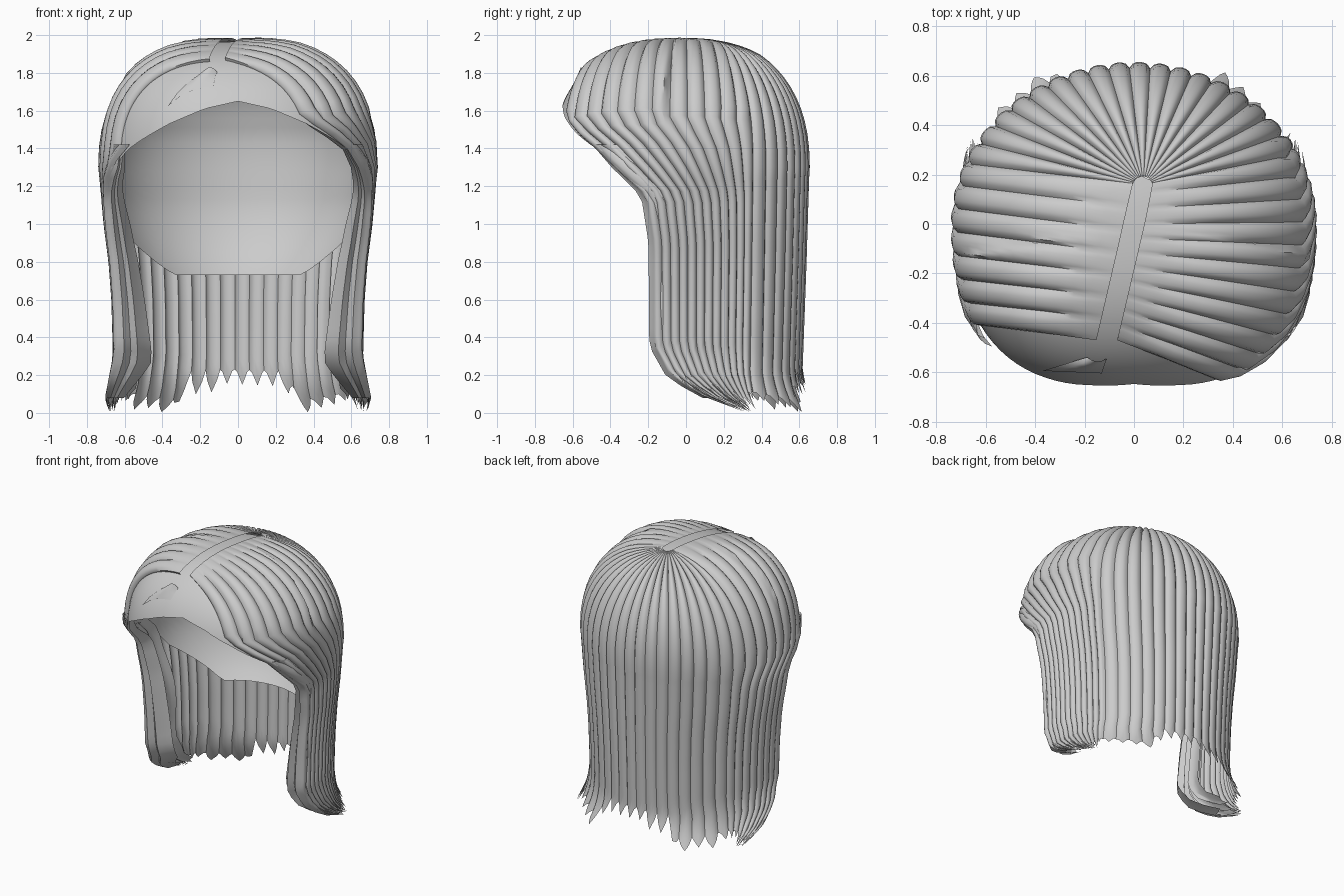
import bpy, math, random
from mathutils import Vector

if "Cube" in bpy.data.objects:
    bpy.data.objects.remove(bpy.data.objects["Cube"])

random.seed(4)
grey = bpy.data.materials.new("hair grey")
grey.diffuse_color = (0.6, 0.6, 0.6, 1)
grey.use_nodes = True
grey.node_tree.nodes["Principled BSDF"].inputs["Base Color"].default_value = grey.diffuse_color


def interp(x, pts):
    """Piecewise linear lookup, points sorted by first value."""
    if x <= pts[0][0]:
        return pts[0][1]
    for (a, fa), (b, fb) in zip(pts, pts[1:]):
        if x <= b:
            return fa + (fb - fa) * (x - a) / (b - a)
    return pts[-1][1]


def rim(d):
    """Widest outline of the head; d is degrees from the back, + towards x."""
    a = math.radians(d)
    sx, cy = math.sin(a), math.cos(a)
    ry, n = (0.64, 2.0) if cy > 0 else (0.72, 2.4)
    r = ((abs(sx) / 0.725) ** n + (abs(cy) / ry) ** n) ** (-1 / n)
    return Vector((r * sx, r * cy))


def dome_exp(d):
    return 2.3 if abs(d) < 100 else 2.55


def dome_z(p):
    d = math.degrees(math.atan2(p.x, p.y))
    rho = min(1, p.length / rim(d).length)
    n = dome_exp(d)
    return 1.3 + 0.685 * (1 - rho ** n) ** (1 / n)


def body(d, z):
    """Point on the smooth outer shape at a given direction and height."""
    p = rim(d)
    if z > 1.3:
        n = dome_exp(d)
        p = p * max(0, 1 - (min(z, 1.98) - 1.3) ** n / 0.685 ** n) ** (1 / n)
        return Vector((p.x, p.y, z))
    sx = interp(z, [(0, 1.03), (.12, .95), (.3, .90), (.6, .91), (.8, .93), (1, .965), (1.3, 1)])
    sy = interp(z, [(0, 1.09), (.1, 1.0), (.2, .95), (.4, .96), (.8, .98), (1.3, 1)])
    return Vector((p.x * sx, p.y * sy, z))


def sheet(name, columns):
    """Skin a list of equally long columns of points."""
    n = len(columns[0])
    faces = [(i * n + j, i * n + j + 1, (i + 1) * n + j + 1, (i + 1) * n + j)
             for i in range(len(columns) - 1) for j in range(n - 1)]
    me = bpy.data.meshes.new(name)
    me.from_pydata([v for c in columns for v in c], [], faces)
    me.materials.append(grey)
    ob = bpy.data.objects.new(name, me)
    bpy.context.collection.objects.link(ob)
    for poly in me.polygons:
        poly.use_smooth = True
    bpy.context.view_layer.objects.active = ob
    ob.select_set(True)
    bpy.ops.object.shade_smooth_by_angle(angle=math.radians(50))
    ob.select_set(False)
    return ob


LEFT, RIGHT, LOBES, PER = -123, 150, 36, 6
HAIRLINE = [(0, 66), (.1, 85), (.2, 97), (.35, 104), (.9, 104), (1.15, 107), (1.4, 129), (1.56, 150)]
CURL = [(.03, .06), (.25, .19), (.6, .15), (1.0, .11), (1.2, .07), (1.4, .03)]
tip_rand = [random.uniform(-.03, .03) for _ in range(LOBES + 1)]


def sweep(d, z):
    """Pull the front strands back behind the hairline."""
    f = min(1, (interp(z, HAIRLINE) - 60) / ((RIGHT if d > 0 else -LEFT) - 60))
    a = abs(d)
    return math.copysign(60 + (a - 60) * f, d) if a > 60 and f < 1 else d


def strand(u):
    """One column of the ribbed hair, from parting to tip; u counts lobes."""
    d = LEFT + (RIGHT - LEFT) * u / LOBES
    a, side = abs(d), math.copysign(1, d)
    k = max(0, (a - 70) / ((RIGHT if d > 0 else -LEFT) - 70))
    root = Vector((.035 - .145 * k, .15 - .62 * k))
    off = math.radians(d) if a < 90 else math.radians(90 * side)
    root += Vector((math.sin(off), math.cos(off))) * .042
    phase = u - math.floor(u)
    ridge = math.sqrt(abs(math.sin(math.pi * phase)))
    base = interp(a, [(0, .13), (26, .12), (32, 0.01), (48, .03), (60, .05), (90, .02)])
    amp = .10 if a < 28 else .06
    zend = max(0.005, base + amp * abs(2 * phase - 1) + (tip_rand[int(u)] if 0 < phase < 1 else 0))
    pts = []
    for j in range(15):
        s = math.sin(math.pi / 2 * j / 14)
        plan = root.lerp(rim(d), s)
        z = dome_z(plan)
        d2 = sweep(d, z)
        p = Vector((plan.x, plan.y, z))
        if d2 != d:
            p = body(d2, z)
        out = (p - Vector((0, 0, 1.2))).normalized()
        pts.append(p + out * (.024 * ridge - .008) * min(1, j / 4))
    for j in range(1, 21):
        z = 1.3 + (zend - 1.3) * j / 20
        p = body(sweep(d, z), z)
        out = Vector((p.x, p.y, 0)).normalized()
        pts.append(p + out * (.022 * ridge - .008) * (1 - .4 * j / 20))
    return pts


def tuck(column, side):
    """Columns that fold the sheet inwards along its front edge."""
    result = []
    for i, dy in enumerate((-.025, .015, -.02, .03, .07)):
        t = (i + 1) / 5
        col = []
        for p in column:
            deep = (p - Vector((0, 0, 1.2))).normalized() * -.04 * t
            lock = Vector((-side * interp(p.z, CURL) * t, dy * min(1, max(0, 1.5 - p.z) * 3), 0))
            w = min(1, max(0, (p.z - 1.3) / .2))
            col.append(p + lock.lerp(deep, w))
        result.append(col)
    return result


# Ribbed outer hair with folded front locks
cols = [strand(i / PER) for i in range(LOBES * PER + 1)]
cols = tuck(cols[0], -1)[::-1] + cols + tuck(cols[-1], 1)
sheet("outer_hair", cols)

# Loose strands layered along each front lock
for side, name in ((-1, "left"), (1, "right")):
    for i in range(3):
        cols = []
        for c in range(5):
            col = []
            for j in range(17):
                z = 1.42 - (1.42 - .03 - .03 * abs(c - 2) - .02 * i) * j / 16
                dd = interp(z, HAIRLINE) - 1 - 4 * i - c * 2.2
                p = body(side * dd, z)
                inward = interp(z, CURL) * (.15 + .3 * i)
                bump = .016 * math.sin(math.pi * c / 4) + .01 * math.sin(j * .8 + i * 2)
                col.append(p + Vector((side * (bump - inward), -bump, 0)))
            cols.append(col)
        sheet(f"{name}_front_strand_{i + 1}", cols)

# Smooth fringe and parting below the ribbed hair
cols = []
for i in range(49):
    d = 100 + 160 * i / 48
    d = d if d <= 180 else d - 360
    zl = interp(abs(d), [(100, 1.2), (107, 1.2), (129, 1.4), (150, 1.54), (165, 1.62), (180, 1.66)])
    end = body(d, zl)
    root = Vector((.03, .2))
    n, col = dome_exp(d), []
    for j in range(25):
        t = math.sin(math.pi / 2 * j / 24)
        plan = root.lerp(Vector((end.x, end.y)), t)
        z = dome_z(plan) if zl > 1.3 or j < 20 else 1.3 + (zl - 1.3) * (j - 19) / 5
        c = Vector((0, 0, 1.2))
        col.append(c + (Vector((plan.x, plan.y, z)) - c) * .978)
    cols.append(col)
sheet("fringe", cols)

# Inner cap, curving in towards the nape
cols = []
for i in range(45):
    d = -106 + 212 * i / 44
    zl = interp(abs(d), [(0, .73), (50, .73), (82, 1.0), (106, 1.38)])
    col = []
    for j in range(25):
        z = 1.93 + (zl - 1.93) * j / 24
        f = interp(z, [(.73, .70), (.8, .79), (.9, .87), (1.0, .92), (1.1, .95), (1.3, .95)])
        p = body(d, z)
        col.append(Vector((p.x * f, p.y * f, z - .02 * (z > 1.5))))
    cols.append(col)
sheet("inner_cap", cols)

# Small raised lock on the fringe
cols = []
for i in range(5):
    t = i / 4
    col = []
    for j in range(5):
        s = j / 4
        top = Vector((-.19 + .08 * s, -.545 - .005 * s))
        low = Vector((-.37 + .24 * s, -.60 - .01 * s))
        p = top.lerp(low, t)
        lift = .03 * math.sin(math.pi * s) * (1 - t) - .012
        col.append(Vector((p.x, p.y - lift * .5, dome_z(p) + lift)))
    cols.append(col)
sheet("small_front_lock", cols)
